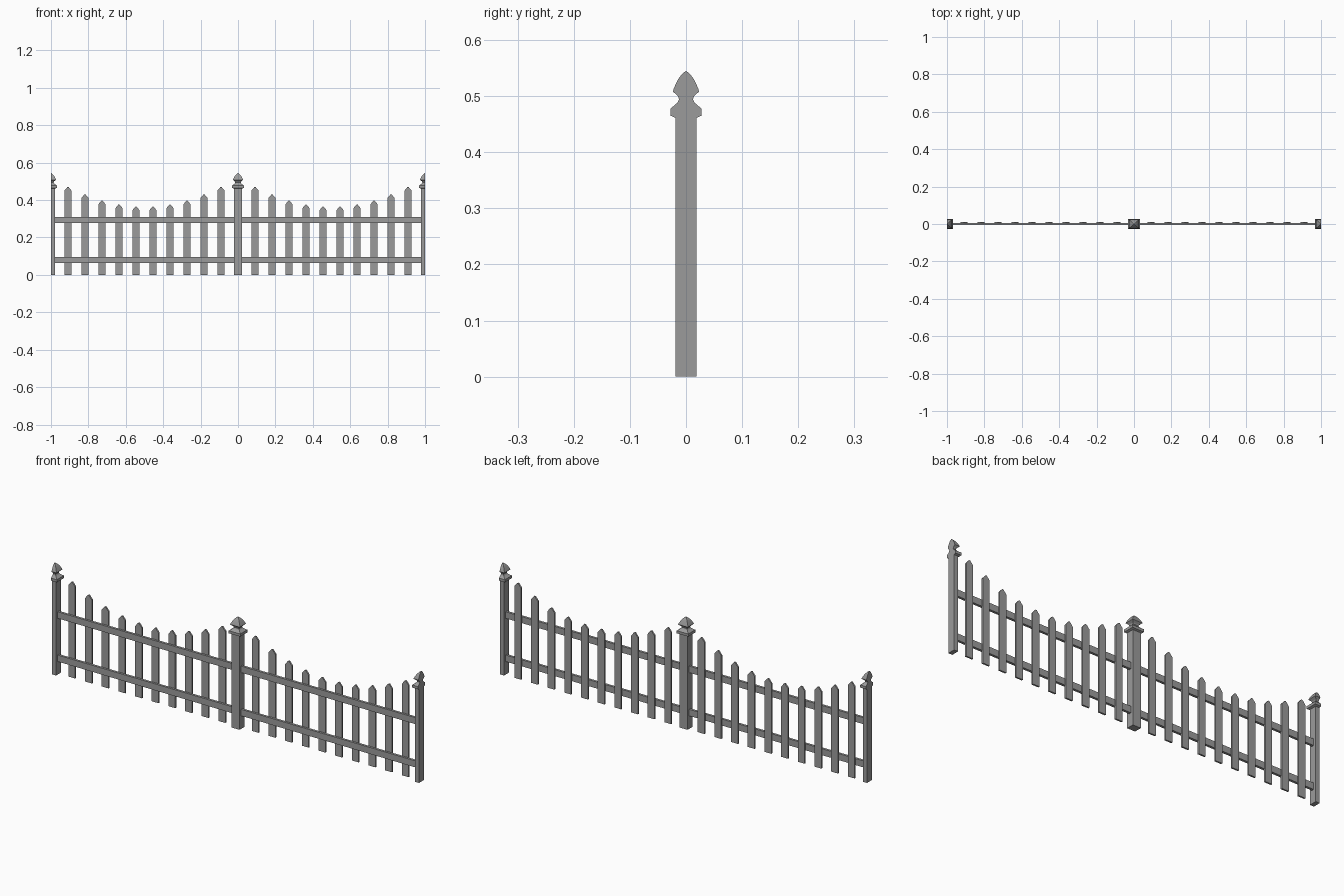
import bpy

if "Cube" in bpy.data.objects:
    bpy.data.objects.remove(bpy.data.objects["Cube"])

# Half-depth of the post at each height, ending in a carved finial
POST = [(0, .0187), (.461, .0187), (.465, .0275), (.478, .0275), (.484, .020),
        (.488, .0155), (.494, .0125), (.500, .0145), (.508, .0233),
        (.513, .0220), (.519, .0193), (.526, .0160), (.533, .0122),
        (.540, .0062), (.5445, .0006)]
WIDEN = 1.15  # posts are slightly wider than deep

# Dark grey paint
paint = bpy.data.materials.new("dark_grey")
paint.diffuse_color = (.33, .33, .33, 1)
paint.use_nodes = True
paint.node_tree.nodes["Principled BSDF"].inputs["Base Color"].default_value = paint.diffuse_color


def make(name, verts, faces):
    mesh = bpy.data.meshes.new(name)
    mesh.from_pydata(verts, [], faces)
    mesh.materials.append(paint)
    obj = bpy.data.objects.new(name, mesh)
    bpy.context.collection.objects.link(obj)
    return obj


def post(name, x, left=WIDEN, right=WIDEN):
    """Loft rectangular rings; left or right = 0 slices the post in half."""
    verts, faces = [], []
    for z, w in POST:
        verts += [(x - w * left, -w, z), (x + w * right, -w, z),
                  (x + w * right, w, z), (x - w * left, w, z)]
    n = len(POST)
    for k in range(n - 1):
        for i in range(4):
            a, b = 4 * k + i, 4 * k + (i + 1) % 4
            faces.append((a, b, b + 4, a + 4))
    faces += [(3, 2, 1, 0), tuple(range(4 * n - 4, 4 * n))]
    return make(name, verts, faces)


def extrude_y(name, outline, y0, y1):
    """Extrude a counter-clockwise front outline from y0 back to y1."""
    n = len(outline)
    verts = [(x, y, z) for y in (y0, y1) for x, z in outline]
    faces = [tuple(range(n)), tuple(range(2 * n - 1, n - 1, -1))]
    faces += [(i, i + n, (i + 1) % n + n, (i + 1) % n) for i in range(n)]
    return make(name, verts, faces)


# Posts: full in the middle, half at both ends
post("middle_post", 0)
post("left_half_post", -1, left=0)
post("right_half_post", 1, right=0)

# Pickets with pointed tops following a scalloped line
TIPS = [.470, .430, .397, .376, .365]
HALF = .0187
for side, start in (("left", -1), ("right", 0)):
    for i, tip in enumerate(TIPS + TIPS[::-1]):
        x = start + (i + 1) / 11
        s = tip - .019
        extrude_y(f"{side}_picket_{i + 1}",
                  [(x - HALF, 0), (x + HALF, 0), (x + HALF, s),
                   (x + .003, tip), (x - .003, tip), (x - HALF, s)],
                  .004, .012)
    # Two rails in front of the pickets, ending inside the posts
    for level, z in (("lower", .080), ("upper", .293)):
        a, b = start + .018, start + .982
        extrude_y(f"{side}_{level}_rail",
                  [(a, z - .016), (b, z - .016), (b, z + .016), (a, z + .016)],
                  -.006, .006)
